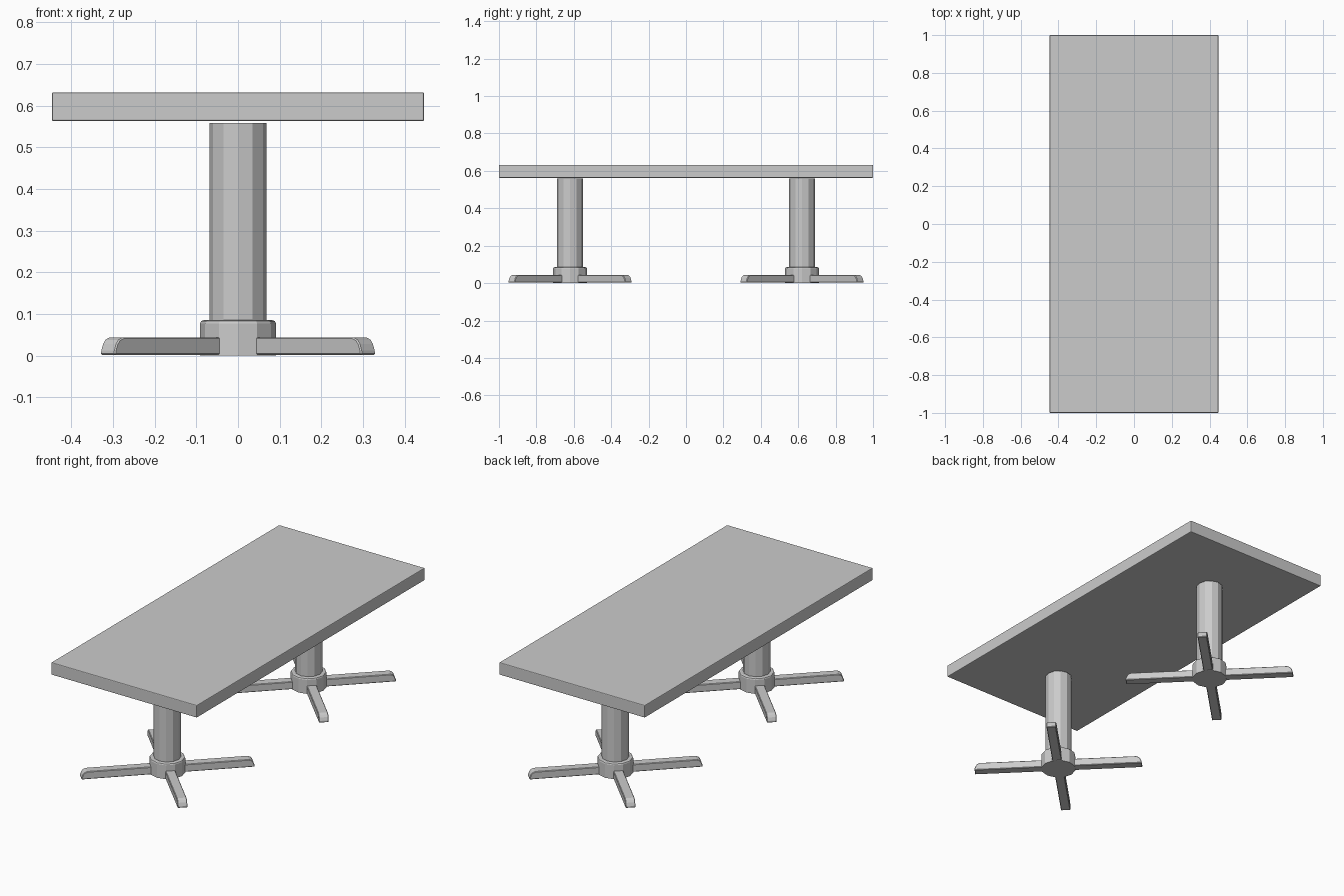
import bpy, bmesh, math
from mathutils import Matrix

if "Cube" in bpy.data.objects:
    bpy.data.objects.remove(bpy.data.objects["Cube"])

COL_Y = 0.62


def finish(bm, name, bevel=0.0, segments=1):
    bmesh.ops.recalc_face_normals(bm, faces=bm.faces)
    mesh = bpy.data.meshes.new(name)
    bm.to_mesh(mesh)
    bm.free()
    ob = bpy.data.objects.new(name, mesh)
    bpy.context.collection.objects.link(ob)
    if bevel:
        m = ob.modifiers.new("bevel", 'BEVEL')
        m.width, m.segments = bevel, segments
        m.limit_method, m.angle_limit = 'ANGLE', math.radians(40)
    return ob


def cylinder(name, radius, z0, z1, y, bevel=0.0):
    bm = bmesh.new()
    bmesh.ops.create_cone(bm, cap_ends=True, segments=12, radius1=radius, radius2=radius,
                          depth=z1 - z0, matrix=Matrix.Translation((0, y, (z0 + z1) / 2)))
    # chamfer only the upper rim
    if bevel:
        rim = [e for e in bm.edges if all(v.co.z > z1 - 1e-4 for v in e.verts)]
        bmesh.ops.bevel(bm, geom=rim, offset=bevel, segments=2, profile=0.5, affect='EDGES')
    return finish(bm, name)


def foot(name, y, angle):
    # side profile with a rounded toe, extruded across the foot width
    profile = [(0, 0.002), (0.443, 0.002), (0.442, 0.012), (0.436, 0.028),
               (0.428, 0.038), (0.414, 0.044), (0, 0.044)]
    w = 0.025
    bm = bmesh.new()
    face = bm.faces.new([bm.verts.new((x, -w, z)) for x, z in profile])
    ext = bmesh.ops.extrude_face_region(bm, geom=[face])
    verts = [g for g in ext["geom"] if isinstance(g, bmesh.types.BMVert)]
    bmesh.ops.translate(bm, verts=verts, vec=(0, 2 * w, 0))
    bm.transform(Matrix.Translation((0, y, 0)) @ Matrix.Rotation(angle, 4, 'Z'))
    return finish(bm, name, bevel=0.003)


# tabletop slab
bm = bmesh.new()
bmesh.ops.create_cube(bm, size=1)
bm.transform(Matrix.Translation((0, 0, 0.5975)) @ Matrix.Diagonal((0.894, 2.0, 0.069, 1)))
finish(bm, "tabletop", bevel=0.004, segments=2)

# two pedestals: column, collar and four diagonal feet
for side, y in (("front", -COL_Y), ("back", COL_Y)):
    cylinder(side + "_column", 0.069, 0.06, 0.558, y)
    cylinder(side + "_collar", 0.091, 0.0, 0.085, y, bevel=0.008)
    for i in range(4):
        foot(f"{side}_foot_{i + 1}", y, math.radians(45 + 90 * i))
